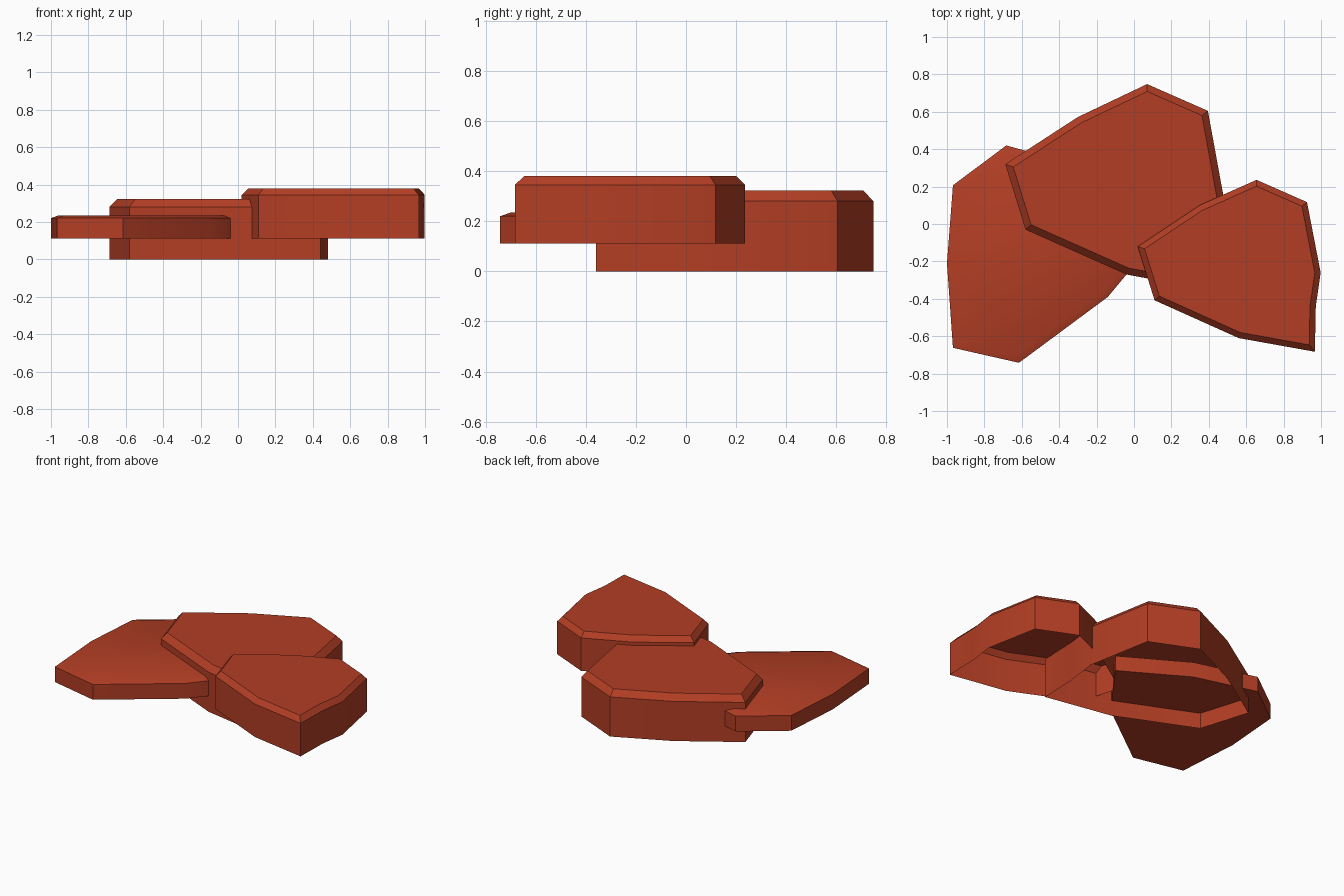
import bpy, bmesh, math

if "Cube" in bpy.data.objects:
    bpy.data.objects.remove(bpy.data.objects["Cube"])

clay = bpy.data.materials.new("red_clay")
clay.diffuse_color = (0.45, 0.048, 0.018, 1)
clay.use_nodes = True
clay.node_tree.nodes["Principled BSDF"].inputs["Base Color"].default_value = clay.diffuse_color


def slab(name, outline, z_bottom, z_rim, z_top, inset, closed):
    """Extruded outline with a bevelled rim; the underside may be open."""
    bm = bmesh.new()
    base = bm.faces.new([bm.verts.new((x, y, z_bottom)) for x, y in outline])
    base.normal_update()
    if base.normal.z < 0:
        base.normal_flip()
    # walls
    ext = bmesh.ops.extrude_face_region(bm, geom=[base], use_keep_orig=closed)
    verts = [g for g in ext["geom"] if isinstance(g, bmesh.types.BMVert)]
    cap = [g for g in ext["geom"] if isinstance(g, bmesh.types.BMFace)][0]
    for v in verts:
        v.co.z = z_rim
    bm.normal_update()
    # bevelled rim and flat top
    bmesh.ops.inset_region(bm, faces=[cap], thickness=inset, use_even_offset=True)
    for v in cap.verts:
        v.co.z = z_top
    if not closed:
        low = [f for f in bm.faces if all(v.co.z < z_bottom + 1e-4 for v in f.verts)]
        bmesh.ops.delete(bm, geom=low, context='FACES_ONLY')
    bmesh.ops.recalc_face_normals(bm, faces=bm.faces)
    bm.normal_update()
    if cap.normal.z < 0:
        bmesh.ops.reverse_faces(bm, faces=bm.faces)
    me = bpy.data.meshes.new(name)
    bm.to_mesh(me)
    bm.free()
    me.materials.append(clay)
    ob = bpy.data.objects.new(name, me)
    bpy.context.collection.objects.link(ob)
    bpy.ops.object.select_all(action='DESELECT')
    ob.select_set(True)
    bpy.context.view_layer.objects.active = ob
    bpy.ops.object.shade_smooth_by_angle(angle=math.radians(25))


# back slab, standing on the ground
slab("back_slab", [(-0.688, 0.32), (-0.58, -0.03), (-0.04, -0.27), (0.44, -0.36),
                   (0.45, -0.09), (0.48, 0.14), (0.395, 0.605), (0.07, 0.748),
                   (-0.30, 0.572)], 0.0, 0.28, 0.322, 0.036, False)

# front right slab, the highest
slab("right_slab", [(0.02, -0.12), (0.11, -0.408), (0.56, -0.61), (0.967, -0.683),
                    (0.972, -0.44), (0.998, -0.26), (0.925, 0.117), (0.655, 0.236),
                    (0.35, 0.10)], 0.112, 0.345, 0.38, 0.031, False)

# left slab, thin and low, tucked into the back slab
slab("left_slab", [(-0.968, 0.207), (-1.0, -0.21), (-0.968, -0.662), (-0.615, -0.742),
                   (-0.14, -0.39), (-0.04, -0.27), (0.19, 0.04), (-0.25, 0.30),
                   (-0.683, 0.42)], 0.112, 0.22, 0.235, 0.04, True)
